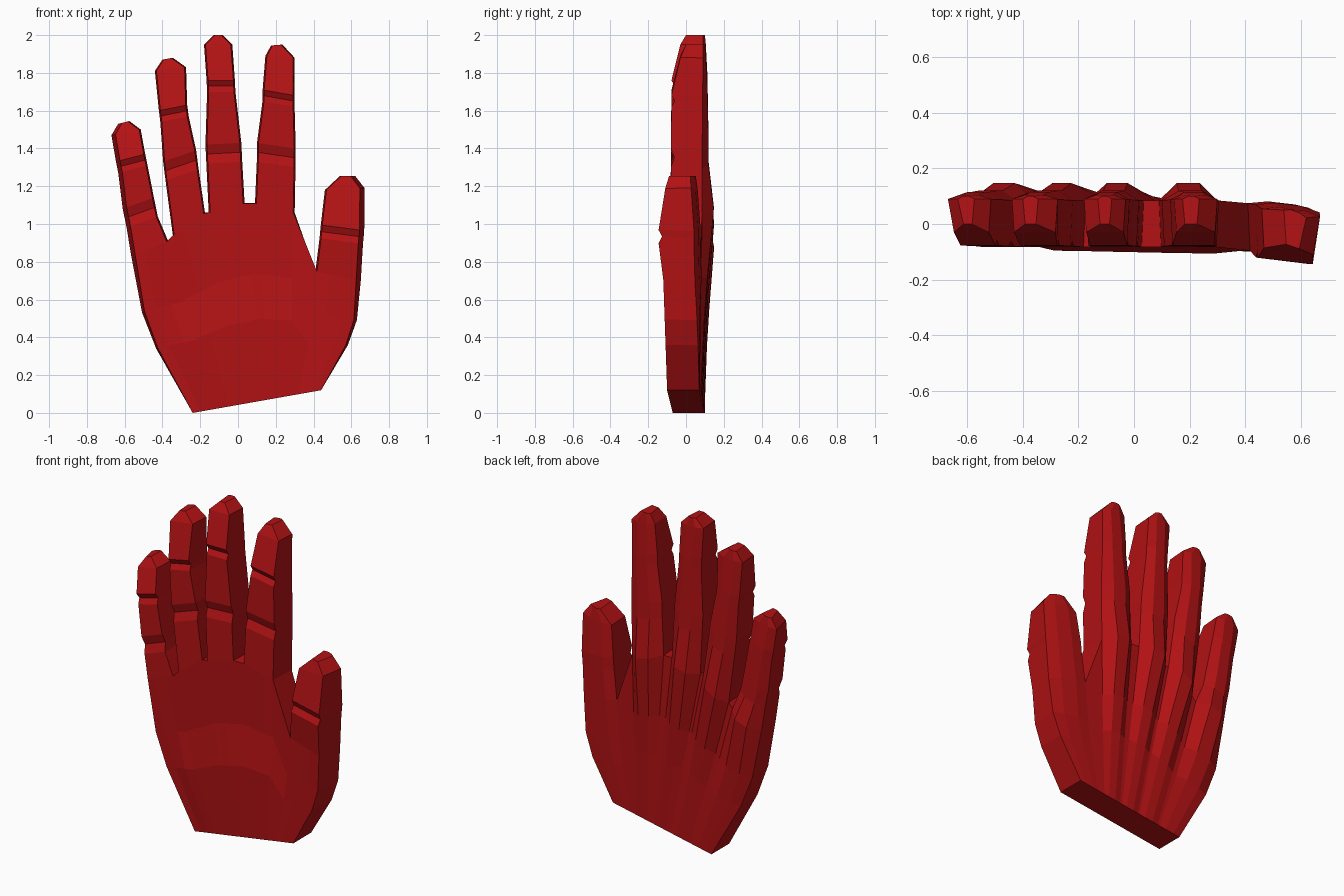
import bpy, bmesh
from mathutils import Vector

if "Cube" in bpy.data.objects:
    bpy.data.objects.remove(bpy.data.objects["Cube"])

red = bpy.data.materials.new("dark_red")
red.diffuse_color = (0.45, 0.006, 0.007, 1)
red.use_nodes = True
red.node_tree.nodes["Principled BSDF"].inputs["Base Color"].default_value = red.diffuse_color


def lerp(a, b, t):
    return a + (b - a) * t


# Each digit: (left x, left z, right x, right z) at base, creases, shoulder, tip;
# then the span it takes up along the wrist edge
DIGITS = {
    "little_finger": ([(-.565, .83, -.37, .91), (-.60, 1.03, -.435, 1.09), (-.64, 1.30, -.485, 1.34),
                       (-.67, 1.47, -.515, 1.50), (-.635, 1.53, -.575, 1.545)], (0, .2)),
    "ring_finger": ([(-.345, .94, -.175, 1.06), (-.39, 1.28, -.215, 1.34), (-.415, 1.57, -.265, 1.60),
                     (-.44, 1.81, -.275, 1.83), (-.40, 1.87, -.345, 1.88)], (.22, .4)),
    "middle_finger": ([(-.155, 1.06, .035, 1.11), (-.17, 1.37, .02, 1.38), (-.165, 1.73, -.015, 1.73),
                       (-.18, 1.95, -.03, 1.95), (-.13, 2.0, -.08, 2.0)], (.42, .58)),
    "index_finger": ([(.09, 1.11, .30, 1.06), (.10, 1.38, .305, 1.35), (.13, 1.68, .30, 1.65),
                      (.145, 1.89, .30, 1.88), (.175, 1.945, .235, 1.95)], (.6, .76)),
    "thumb": ([(.41, .75, .65, .70), (.435, .96, .665, .93),
               (.46, 1.18, .67, 1.19), (.54, 1.255, .62, 1.255)], (.82, 1)),
}
# Depths at each key: (front, side, back ridge), and crease half height
FINGER = [(-.083, .085, .147, 0), (-.08, .085, .12, .05), (-.077, .088, .115, .03),
          (-.03, .09, .105, 0), (0, .09, .10, 0)]
THUMB = [(-.095, .075, .09, 0), (-.12, .07, .085, .035), (-.085, .055, .07, 0), (-.07, .05, .06, 0)]


def section(name, key, depth):
    """Six-sided section: front left, front right, right, ridge right, ridge left, left."""
    l, r = Vector((key[0], 0, key[1])), Vector((key[2], 0, key[3]))
    front, side, ridge = depth[:3]
    w = (r - l).length
    il = (.022 if name == "little_finger" else .008) / w
    ir = (.025 if name == "thumb" else .008) / w
    tilt = -.028 if name == "thumb" else 0
    pts = []
    for u, y in ((il, front), (1 - ir, front), (1, side), (.7, ridge), (.3, ridge), (0, side)):
        p = lerp(l, r, u)
        p.y = y + tilt * u
        pts.append(p)
    return pts


def make(name, rings, caps):
    """Loft closed rings and close them with the given cap index lists."""
    bm = bmesh.new()
    rows = [[bm.verts.new(p) for p in ring] for ring in rings]
    n = len(rows[0])
    for a, b in zip(rows, rows[1:]):
        for i in range(n):
            j = (i + 1) % n
            bm.faces.new((a[i], a[j], b[j], b[i]))
    for row, idx in caps:
        bm.faces.new([rows[row][i] for i in idx])
    bmesh.ops.recalc_face_normals(bm, faces=bm.faces)
    me = bpy.data.meshes.new(name)
    bm.to_mesh(me)
    bm.free()
    me.materials.append(red)
    bpy.context.collection.objects.link(bpy.data.objects.new(name, me))


# Fingers and thumb, with a notch across the front at each crease
for name, (keys, span) in DIGITS.items():
    rings = []
    for key, depth in zip(keys, THUMB if name == "thumb" else FINGER):
        ring = section(name, key, depth)
        h = depth[3]
        if not h:
            rings.append(ring)
            continue
        lean = (keys[-1][0] + keys[-1][2] - keys[0][0] - keys[0][2]) / (
            keys[-1][1] + keys[-1][3] - keys[0][1] - keys[0][3])
        for k in (-1, 0, 1):
            moved = [p + Vector((lean * h * k, 0, h * k)) for p in ring]
            if k == 0:
                for p in moved[:2]:
                    p.y += .018
            rings.append(moved)
    make(name, rings, [(-1, range(6))])

# Palm: four columns per digit run from the wrist edge to the digit bases
wrist_l, wrist_r = Vector((-.24, 0, 0)), Vector((.44, 0, .12))
front_top, back_top, fractions = [], [], []
for name, (keys, span) in DIGITS.items():
    fl, fr, sr, rr, rl, sl = section(name, keys[0], (THUMB if name == "thumb" else FINGER)[0])
    front_top += [fl, lerp(fl, fr, .3), lerp(fl, fr, .7), fr]
    back_top += [sl, rl, rr, sr]
    fractions += [lerp(span[0], span[1], u) for u in (0, .3, .7, 1)]

rings = []
for t, heel in ((0, 0), (.41, -.018), (.64, .006), (1, 0)):
    front, back = [], []
    for s, ft, bt in zip(fractions, front_top, back_top):
        base = lerp(wrist_l, wrist_r, s)
        bulge = (-.06 * max(0, 1 - 4 * s) + .055 * max(0, 4 * s - 3)) if 0 < t < 1 else 0
        f, b = lerp(base, ft, t), lerp(base, bt, t)
        f.x += bulge
        b.x += bulge
        f.y = lerp(-.07 - .03 * s, ft.y, t) + (heel if .12 < s < .8 else 0)
        b.y = lerp(.10 - .03 * s, bt.y, t ** 1.5)
        front.append(f)
        back.append(b)
    rings.append(front + back[::-1])
n = len(fractions)
strips = [(row, (i, i + 1, 2 * n - 2 - i, 2 * n - 1 - i)) for row in (0, -1) for i in range(n - 1)]
make("palm", rings, strips)
